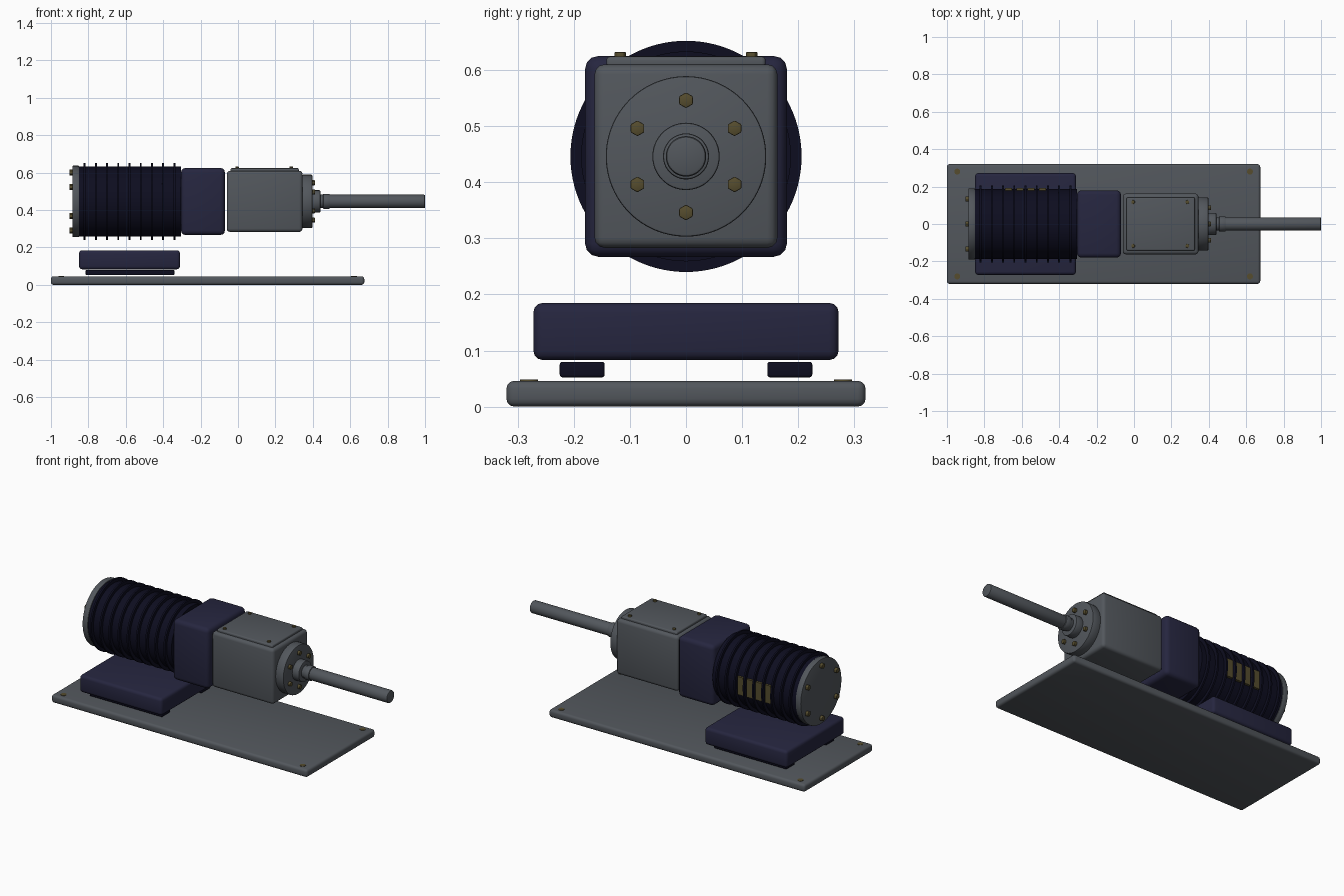
import bpy, bmesh, math
from mathutils import Matrix, Vector

if "Cube" in bpy.data.objects:
    bpy.data.objects.remove(bpy.data.objects["Cube"])


def material(name, rgb):
    m = bpy.data.materials.new(name)
    m.diffuse_color = (*rgb, 1)
    m.use_nodes = True
    m.node_tree.nodes["Principled BSDF"].inputs["Base Color"].default_value = m.diffuse_color
    return m


GREY = material("steel grey", (0.085, 0.095, 0.108))
NAVY = material("navy paint", (0.019, 0.019, 0.050))
DARK = material("dark navy", (0.004, 0.004, 0.014))
BRASS = material("dull brass", (0.092, 0.073, 0.027))
AXIS_Z = 0.446  # height of the motor axis


def finish(bm, name, mat, bevel=0, segments=3, sharp=50):
    if bevel:
        edges = [e for e in bm.edges
                 if e.calc_face_angle(0) > math.radians(sharp)]
        bmesh.ops.bevel(bm, geom=edges, offset=bevel, segments=segments,
                        profile=0.5, affect='EDGES', clamp_overlap=True)
    bmesh.ops.recalc_face_normals(bm, faces=bm.faces)
    mesh = bpy.data.meshes.new(name)
    bm.to_mesh(mesh)
    bm.free()
    mesh.materials.append(mat)
    ob = bpy.data.objects.new(name, mesh)
    bpy.context.collection.objects.link(ob)
    return ob


def box(name, mat, x0, x1, y0, y1, z0, z1, bevel=0.0):
    bm = bmesh.new()
    centre = Vector(((x0 + x1) / 2, (y0 + y1) / 2, (z0 + z1) / 2))
    size = Matrix.Diagonal((x1 - x0, y1 - y0, z1 - z0, 1))
    bmesh.ops.create_cube(bm, size=1, matrix=Matrix.Translation(centre) @ size)
    return finish(bm, name, mat, bevel)


def cyl(name, mat, start, end, r, sides=64, bevel=0.0, y=0, z=AXIS_Z):
    """Cylinder along x from start to end."""
    bm = bmesh.new()
    place = (Matrix.Translation(((start + end) / 2, y, z))
             @ Matrix.Rotation(math.pi / 2, 4, 'Y')
             @ Matrix.Rotation(math.pi / 2, 4, 'Z'))
    bmesh.ops.create_cone(bm, cap_ends=True, segments=sides, radius1=r,
                          radius2=r, depth=end - start, matrix=place)
    return finish(bm, name, mat, bevel, 2)


def upright(name, mat, x, y, z0, z1, r, sides, bevel=0.0):
    """Cylinder along z."""
    bm = bmesh.new()
    bmesh.ops.create_cone(bm, cap_ends=True, segments=sides, radius1=r,
                          radius2=r, depth=z1 - z0,
                          matrix=Matrix.Translation((x, y, (z0 + z1) / 2)))
    return finish(bm, name, mat, bevel, 2)


# Base plate with four flush corner bolts
box("base_plate", GREY, -1.0, 0.675, -0.32, 0.32, 0.0, 0.046, 0.014)
for x in (-0.945, 0.62):
    for y in (-0.28, 0.28):
        upright("base_bolt", BRASS, x, y, 0.02, 0.048, 0.016, 24)

# Mounting block on two rails
box("mount_block", NAVY, -0.85, -0.31, -0.272, 0.272, 0.083, 0.185, 0.017)
for s in (-1, 1):
    y0, y1 = sorted((s * 0.145, s * 0.225))
    box("mount_rail", DARK, -0.815, -0.34, y0, y1, 0.052, 0.08, 0.005)

# Motor barrel with cooling fins
cyl("motor_barrel", DARK, -0.85, -0.305, 0.187, 96)
for i in range(9):
    x = -0.82 + 0.06 * i
    cyl("cooling_fin", DARK, x - 0.005, x + 0.005, 0.206, 96)

# Vent slots on the back of the barrel
for i in range(4):
    x = -0.67 + 0.06 * i
    box("vent_slot", BRASS, x - 0.019, x + 0.019, 0.17, 0.193,
        AXIS_Z - 0.053, AXIS_Z + 0.053)

# Rear end cap
cyl("end_cap", GREY, -0.885, -0.85, 0.191, 96, 0.004)

# Adapter block and gearbox
box("adapter_block", NAVY, -0.305, -0.07, -0.18, 0.18, 0.267, 0.625, 0.024)
box("gearbox", GREY, -0.06, 0.345, -0.163, 0.163, 0.283, 0.61, 0.018)
box("gearbox_lid", GREY, -0.04, 0.325, -0.142, 0.142, 0.60, 0.624, 0.007)
for x in (-0.005, 0.285):
    for y in (-0.117, 0.117):
        upright("lid_bolt", BRASS, x, y, 0.615, 0.632, 0.011, 6, 0.002)

# Output flange, hub, collar and shaft
cyl("output_flange", GREY, 0.345, 0.397, 0.143, 96, 0.004)
cyl("output_hub", GREY, 0.39, 0.44, 0.06, 64, 0.004)
cyl("shaft_collar", GREY, 0.455, 0.49, 0.041, 64, 0.004)
cyl("output_shaft", GREY, 0.40, 1.0, 0.036, 64, 0.006)

# Rings of hex bolts on the flange and the end cap
for k in range(6):
    a = math.pi / 2 + k * math.pi / 3
    c, s = math.cos(a), math.sin(a)
    cyl("flange_bolt", BRASS, 0.39, 0.411, 0.014, 6, 0.002,
        0.1 * c, AXIS_Z + 0.1 * s)
    cyl("cap_bolt", BRASS, -0.901, -0.88, 0.016, 6, 0.002,
        0.155 * c, AXIS_Z + 0.155 * s)

# Smooth shading with sharp edges kept
bpy.ops.object.select_all(action='DESELECT')
for ob in bpy.context.collection.objects:
    ob.select_set(True)
    bpy.context.view_layer.objects.active = ob
bpy.ops.object.shade_smooth_by_angle(angle=math.radians(35))
